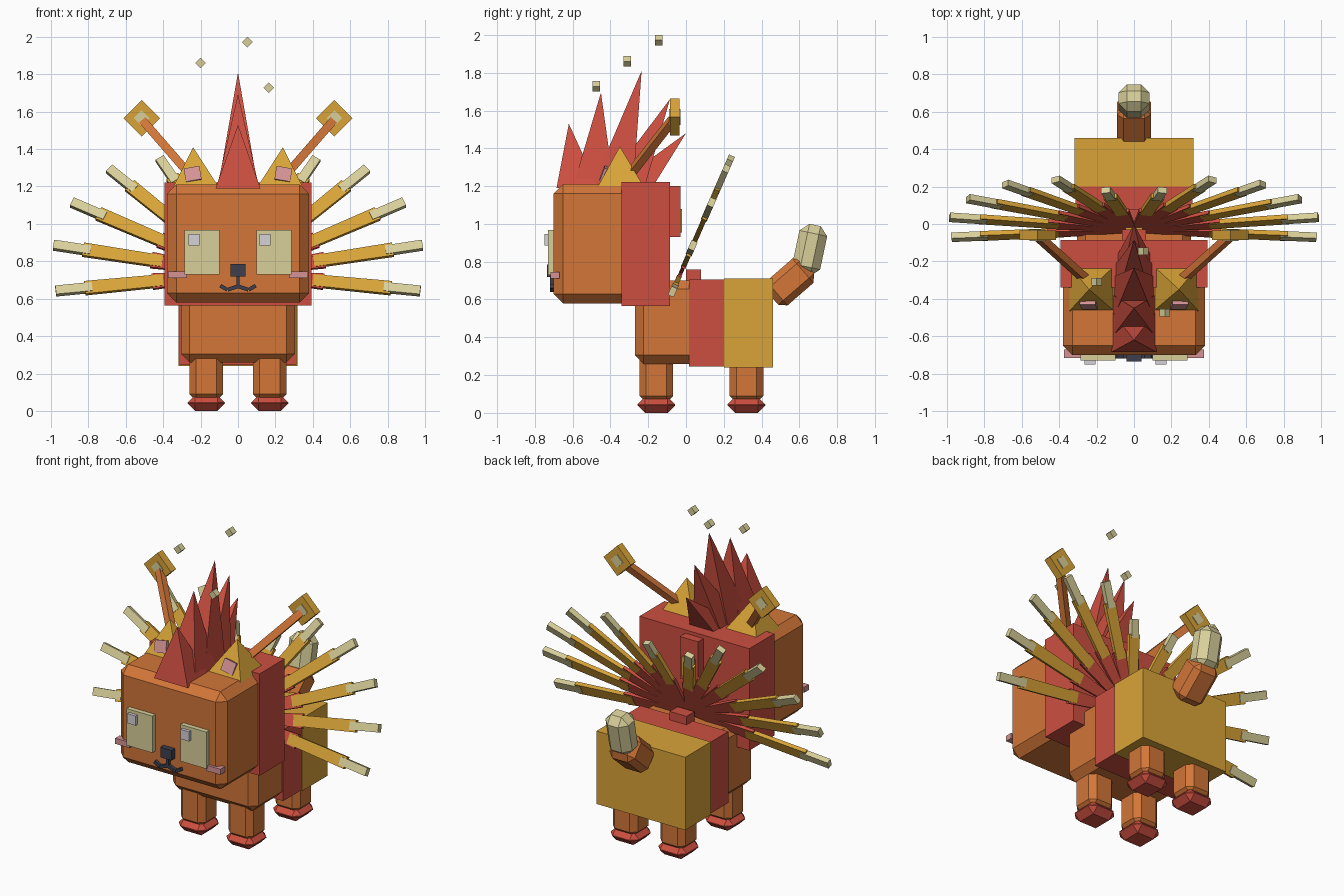
import bpy, bmesh, math
from mathutils import Vector, Matrix

if "Cube" in bpy.data.objects:
    bpy.data.objects.remove(bpy.data.objects["Cube"])


def material(name, rgb):
    m = bpy.data.materials.new(name)
    lin = [((c / 255 + 0.055) / 1.055) ** 2.4 for c in rgb]
    m.diffuse_color = (*lin, 1)
    m.use_nodes = True
    m.node_tree.nodes["Principled BSDF"].inputs["Base Color"].default_value = m.diffuse_color
    return m


ORANGE = material("orange_fur", (210, 118, 56))
RED = material("red_fur", (205, 79, 64))
GOLD = material("gold_fur", (217, 164, 56))
CREAM = material("cream", (217, 208, 154))
PINK = material("pink", (214, 148, 150))
DARK = material("dark_slate", (62, 62, 78))
WHITE = material("pale_grey", (214, 210, 216))


def finish(name, bm, mat, bevel=0):
    bmesh.ops.recalc_face_normals(bm, faces=bm.faces)
    mesh = bpy.data.meshes.new(name)
    bm.to_mesh(mesh)
    bm.free()
    mesh.materials.append(mat)
    ob = bpy.data.objects.new(name, mesh)
    bpy.context.collection.objects.link(ob)
    if bevel:
        mod = ob.modifiers.new("chamfer", 'BEVEL')
        mod.width, mod.segments = bevel, 1
    return ob


def box(name, center, size, mat, bevel=0, rot=(0, 0, 0)):
    """Box by centre and size, rotated by degrees."""
    bm = bmesh.new()
    bmesh.ops.create_cube(bm, size=1)
    bmesh.ops.scale(bm, vec=size, verts=bm.verts)
    ob = finish(name, bm, mat, bevel)
    ob.location = center
    ob.rotation_euler = [math.radians(a) for a in rot]
    return ob


def span(name, x, y, z, mat, bevel=0):
    """Box by its ranges on each axis."""
    lo, hi = zip(x, y, z)
    return box(name, [(a + b) / 2 for a, b in zip(lo, hi)],
               [b - a for a, b in zip(lo, hi)], mat, bevel)


def beam(name, p, q, w0, w1, depth, mat, normal=(0, -1, 0), bevel=0):
    """Bar from p to q, w0 to w1 wide, depth thick along the normal."""
    p, q = Vector(p), Vector(q)
    d = (q - p).normalized()
    side = d.cross(Vector(normal)).normalized()
    up = side.cross(d)
    bm = bmesh.new()
    rings = [[bm.verts.new(c + side * (s * w / 2) + up * (t * depth / 2))
              for s, t in ((-1, -1), (1, -1), (1, 1), (-1, 1))]
             for c, w in ((p, w0), (q, w1))]
    for ring in rings:
        bm.faces.new(ring)
    for i in range(4):
        j = (i + 1) % 4
        bm.faces.new((rings[0][i], rings[0][j], rings[1][j], rings[1][i]))
    return finish(name, bm, mat, bevel)


def pyramid(name, base, half_x, half_y, apex, mat):
    bm = bmesh.new()
    b = [bm.verts.new(Vector(base) + Vector((sx * half_x, sy * half_y, 0)))
         for sx, sy in ((-1, -1), (1, -1), (1, 1), (-1, 1))]
    top = bm.verts.new(apex)
    bm.faces.new(b)
    for i in range(4):
        bm.faces.new((b[i], b[(i + 1) % 4], top))
    return finish(name, bm, mat)


# Head with a red band round the back and blocks behind it
span("head", (-.38, .38), (-.70, -.12), (.58, 1.21), ORANGE, .05)
span("head_band", (-.392, .392), (-.34, -.085), (.565, 1.222), RED)
span("nape_tuft", (-.065, .065), (-.10, -.03), (.93, 1.2), RED)
span("nape_spot", (-.045, .045), (-.10, -.02), (.955, 1.08), GOLD)

# Body in three colour sections
span("body_front", (-.305, .305), (-.27, .10), (.26, .70), ORANGE, .045)
span("body_band", (-.312, .312), (.015, .205), (.245, .705), RED)
span("body_rear", (-.317, .317), (.20, .46), (.24, .71), GOLD)
span("back_tuft", (-.06, .06), (0, .08), (.68, .76), RED)

# Legs and paws
for side, sx in (("left", -1), ("right", 1)):
    for end, y in (("front", -.157), ("hind", .32)):
        box(f"{end}_{side}_leg", (sx * .17, y, .20), (.18, .178, .29), ORANGE, .035)
        box(f"{end}_{side}_paw", (sx * .17, y, .0425), (.2, .2, .085), RED, .04)

# Tail and its pale tip
beam("tail", (0, .455, .61), (0, .645, .775), .18, .18, .17, ORANGE, (0, -1, 1), .035)
box("tail_tip", (0, .655, .862), (.165, .15, .27), CREAM, .045, (-12, 0, 0))

# Face
span("nose", (-.04, .04), (-.735, -.69), (.72, .785), DARK)
beam("mouth_stem", (0, -.705, .725), (0, -.705, .66), .018, .018, .03, DARK)
for side, sx in (("left", -1), ("right", 1)):
    span(f"{side}_eye", sorted((sx * .10, sx * .285)), (-.73, -.69), (.73, .967), CREAM)
    gx = -.235 if sx < 0 else .145
    span(f"{side}_eye_glint", (gx - .03, gx + .03), (-.75, -.72), (.885, .947), WHITE)
    span(f"{side}_cheek", sorted((sx * .272, sx * .375)), (-.716, -.67), (.71, .746), PINK)
    beam(f"{side}_mouth_inner", (0, -.705, .667), (sx * .055, -.705, .648), .02, .02, .03, DARK)
    beam(f"{side}_mouth_outer", (sx * .058, -.705, .648), (sx * .095, -.705, .67), .02, .02, .03, DARK)

    # Ears with pink inner plates
    pyramid(f"{side}_ear", (sx * .225, -.345, 1.2), .12, .12, (sx * .24, -.35, 1.41), GOLD)
    box(f"{side}_inner_ear", (sx * .242, -.435, 1.265), (.085, .02, .075), PINK, 0,
        (-20, sx * 10, 0))

    # Antennae ending in diamonds
    beam(f"{side}_antenna", (sx * .22, -.33, 1.22), (sx * .52, -.06, 1.565),
         .045, .045, .04, ORANGE)
    box(f"{side}_antenna_diamond", (sx * .515, -.06, 1.565), (.138, .05, .138), GOLD, 0, (0, 45, 0))
    box(f"{side}_antenna_gem", (sx * .515, -.06, 1.565), (.06, .06, .06), CREAM, 0, (0, 45, 0))

# Crest of swept-back spikes
crest = ((-.575, -.62, 1.53), (-.49, -.45, 1.695), (-.39, -.235, 1.81),
         (-.33, -.085, 1.66), (-.29, 0, 1.48))
for i, (base_y, tip_y, tip_z) in enumerate(crest):
    pyramid(f"crest_spike_{i + 1}", (0, base_y, 1.19), .12 - .006 * i, .11,
            (0, tip_y, tip_z), RED)

# Fan of feathers in a plane leaning backwards
hub = Vector((0, -.03, .735))
lean = Vector((0, .4, .916)).normalized()
normal = Vector((0, -.916, .4))
fan = ((-6, .98), (9.5, 1.0), (25, .98), (41.5, .92), (58, .79), (74, .55))
for side, sx in (("left", -1), ("right", 1)):
    for i, (angle, length) in enumerate(fan):
        a = math.radians(angle)
        d = Vector((sx * math.cos(a), 0, 0)) + lean * math.sin(a)
        at = lambda t: hub + d * (length * t)
        n = f"{side}_feather_{i + 1}"
        beam(n + "_root", at(.02), at(.47), .03, .09, .020, RED, normal)
        beam(n + "_vane", at(.41), at(.84), .066, .074, .026, GOLD, normal)
        beam(n + "_tip", at(.80), at(1), .05, .05, .034, CREAM, normal)

# Floating sparks above the crest
for i, c in enumerate(((-.2, -.31, 1.86), (.05, -.145, 1.972), (.165, -.475, 1.728))):
    box(f"spark_{i + 1}", c, (.04, .04, .04), CREAM, 0, (0, 45, 0))
